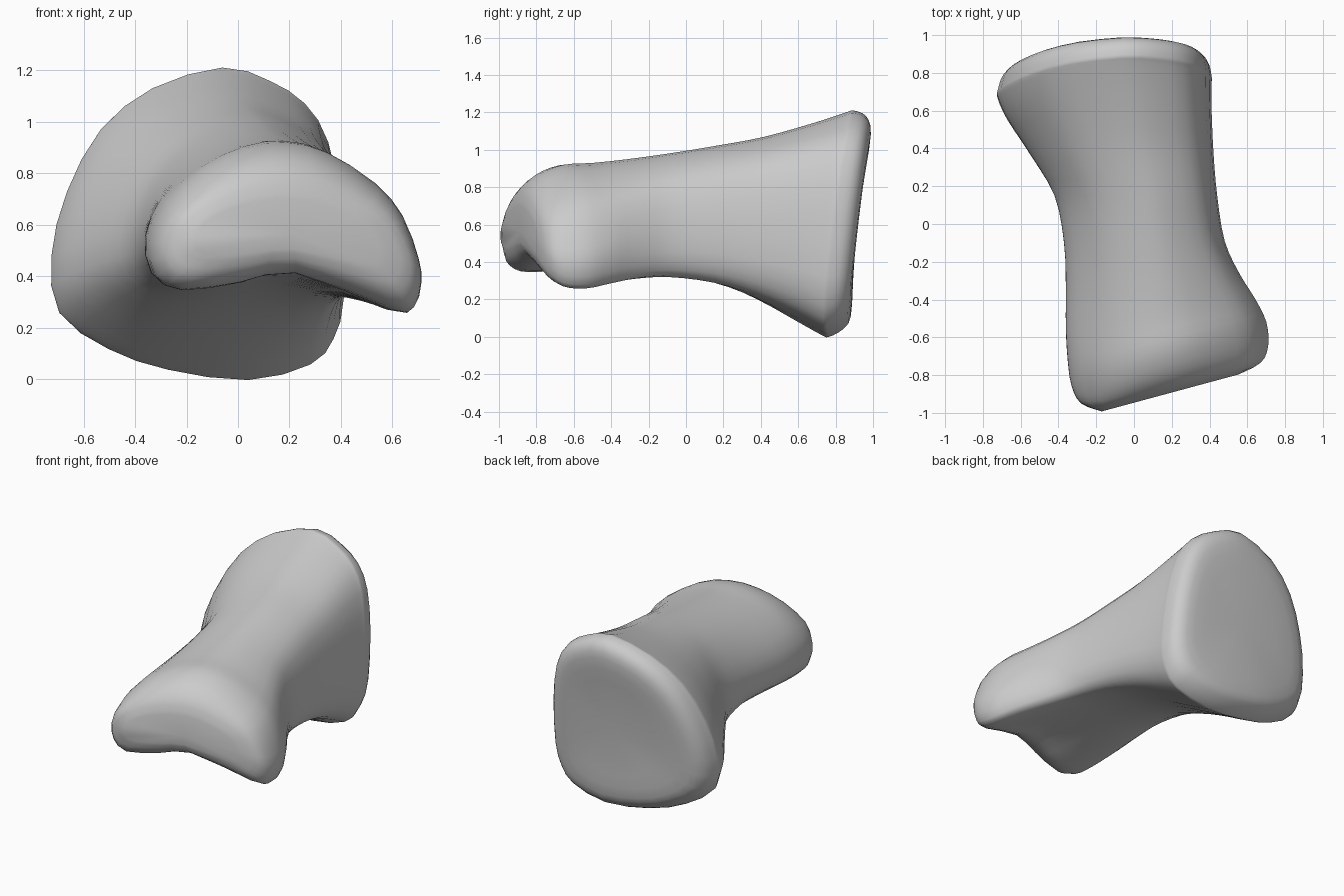
import bpy
import bmesh
from mathutils import Vector

cube = bpy.data.objects.get("Cube")
if cube:
    bpy.data.objects.remove(cube)

# Matching end outlines (x, z), from the crest and around over the left side
BASE = [(-.06, 1.21), (.12, 1.16), (.26, 1.07), (.35, .92), (.4, .65), (.41, .32),
        (.37, .16), (.28, .06), (.04, 0), (-.27, .04), (-.5, .12), (-.69, .26),
        (-.72, .48), (-.66, .73), (-.53, .97), (-.33, 1.13)]
HEAD = [(.2, .93), (.36, .89), (.55, .77), (.65, .65), (.71, .48), (.72, .38),
        (.69, .28), (.6, .27), (.22, .42), (0, .38), (-.22, .35), (-.33, .41),
        (-.35, .55), (-.28, .7), (-.13, .83), (.04, .91)]

# Stations along the shaft: y, share of base outline, x min, x max, z min, z max
STATIONS = [(-1, 0, -.17, .55, .45, .7), (-.97, 0, -.28, .67, .35, .79),
            (-.89, 0, -.33, .71, .28, .87), (-.76, 0, -.35, .7, .27, .92),
            (-.58, .1, -.36, .64, .29, .93), (-.35, .25, -.36, .56, .31, .95),
            (-.1, .45, -.37, .48, .32, .98), (.15, .65, -.42, .44, .29, 1.02),
            (.4, .85, -.55, .42, .2, 1.07), (.65, 1, -.67, .41, .08, 1.15),
            (.79, 1, -.72, .41, .01, 1.2), (.83, 1, -.72, .41, 0, 1.21),
            (.9, 1, -.69, .39, .04, 1.18), (.935, 1, -.61, .32, .11, 1.09),
            (.925, 1, -.4, .15, .32, .87)]


def spline(a, b, c, d, t):
    return b + (c - a) * t / 2 + (a * 2 - b * 5 + c * 4 - d) * t**2 / 2 + (b * 3 - a - c * 3 + d) * t**3 / 2


def refine(points, steps, closed):
    n = len(points)
    pick = (lambda i: points[i % n]) if closed else (lambda i: points[max(0, min(n - 1, i))])
    out = [spline(*(pick(i + k) for k in (-1, 0, 1, 2)), s / steps)
           for i in range(n if closed else n - 1) for s in range(steps)]
    return out if closed else out + [points[-1]]


def fade(t):
    t = max(0, min(1, t))
    return t * t * (3 - 2 * t)


def ring(y, share, x0, x1, z0, z1):
    """Blend the outlines, fit them to the station, then slant the ends."""
    pts = [Vector(h).lerp(Vector(b), share) for h, b in zip(HEAD, BASE)]
    xs, zs = [p.x for p in pts], [p.y for p in pts]
    out = []
    for p in pts:
        x = x0 + (x1 - x0) * (p.x - min(xs)) / (max(xs) - min(xs))
        z = z0 + (z1 - z0) * (p.y - min(zs)) / (max(zs) - min(zs))
        slant = fade(-y / .8) * .27 * abs(x + .2)
        slant += fade((y - .1) / .7) * (.11 * (z - .6) - .2 * x * x)
        out.append(Vector((x, y + slant, z)))
    return refine(out, 2, True)


# Loft: refine every lengthwise strand through the stations
strands = [refine(list(s), 3, False) for s in zip(*(ring(*s) for s in STATIONS))]
bm = bmesh.new()
rows = [[bm.verts.new(p) for p in row] for row in zip(*strands)]
n = len(strands)
for a, b in zip(rows, rows[1:]):
    for i in range(n):
        bm.faces.new((a[i], a[(i + 1) % n], b[(i + 1) % n], b[i]))

# Close both ends with a fan
for row in (rows[0], rows[-1]):
    hub = bm.verts.new(sum((v.co for v in row), Vector()) / n)
    for i in range(n):
        bm.faces.new((hub, row[i], row[(i + 1) % n]))
bmesh.ops.recalc_face_normals(bm, faces=bm.faces)

mesh = bpy.data.meshes.new("finger_bone")
bm.to_mesh(mesh)
bm.free()
bone = bpy.data.objects.new("finger_bone", mesh)
bpy.context.collection.objects.link(bone)

# Plain grey material
grey = bpy.data.materials.new("bone_grey")
grey.use_nodes = True
grey.diffuse_color = (.6, .6, .6, 1)
grey.node_tree.nodes["Principled BSDF"].inputs["Base Color"].default_value = grey.diffuse_color
mesh.materials.append(grey)

bpy.context.view_layer.objects.active = bone
bone.select_set(True)
bpy.ops.object.shade_smooth_by_angle(angle=1.0)
